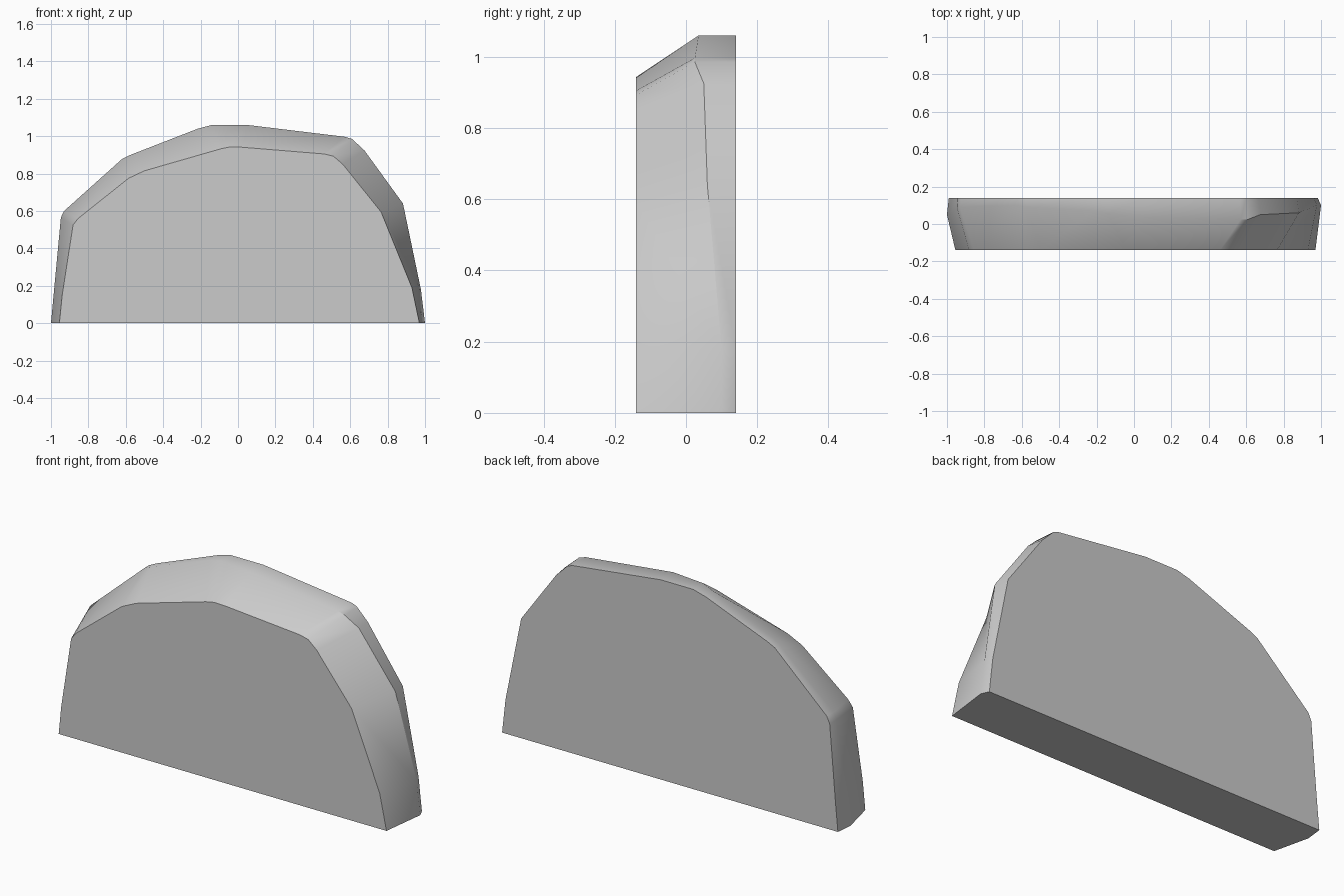
import bpy, bmesh

if "Cube" in bpy.data.objects:
    bpy.data.objects.remove(bpy.data.objects["Cube"])

# Outline stations, left foot over the top to right foot:
# front edge (x, z), widest ridge (x, y, z), back edge (x, z)
stations = [
    ((-.955, 0),    (-1, .05, 0),       (-.99, 0)),
    ((-.94, .15),   (-.986, .05, .15),  (-.976, .15)),
    ((-.882, .525), (-.947, .09, .565), (-.942, .56)),
    ((-.855, .56),  (-.93, .09, .6),    (-.925, .597)),
    ((-.585, .775), (-.62, .1, .878),   (-.62, .878)),
    ((-.5, .815),   (-.575, .09, .9),   (-.575, .9)),
    ((-.09, .933),  (-.215, .07, 1.04), (-.215, 1.04)),
    ((-.04, .943),  (-.14, .055, 1.06), (-.14, 1.06)),
    ((.02, .941),   (.05, .035, 1.06),  (.05, 1.06)),
    ((.46, .905),   (.57, .025, .997),  (.57, .997)),
    ((.51, .893),   (.61, .025, .985),  (.6, .985)),
    ((.56, .85),    (.675, .05, .925),  (.665, .92)),
    ((.765, .595),  (.882, .06, .64),   (.87, .635)),
    ((.93, .19),    (.978, .1, .18),    (.962, .18)),
    ((.97, 0),      (1, .1, 0),         (.982, 0)),
]
HALF = .14

bm = bmesh.new()
front = [bm.verts.new((f[0], -HALF, f[1])) for f, m, b in stations]
ridge = [bm.verts.new(m) for f, m, b in stations]
back = [bm.verts.new((b[0], HALF, b[1])) for f, m, b in stations]

# Flat faces and foot
bm.faces.new(front)
bm.faces.new(back)
bm.faces.new([front[0], ridge[0], back[0], back[-1], ridge[-1], front[-1]])

# Chamfered rim between the two faces
for a, b in ((front, ridge), (ridge, back)):
    for i in range(len(stations) - 1):
        bm.faces.new((a[i], a[i + 1], b[i + 1], b[i]))
bmesh.ops.recalc_face_normals(bm, faces=bm.faces)

mesh = bpy.data.meshes.new("stone_slab")
bm.to_mesh(mesh)
bm.free()
slab = bpy.data.objects.new("stone_slab", mesh)
bpy.context.collection.objects.link(slab)
bpy.context.view_layer.objects.active = slab
slab.select_set(True)
bpy.ops.object.shade_smooth_by_angle(angle=.6)
